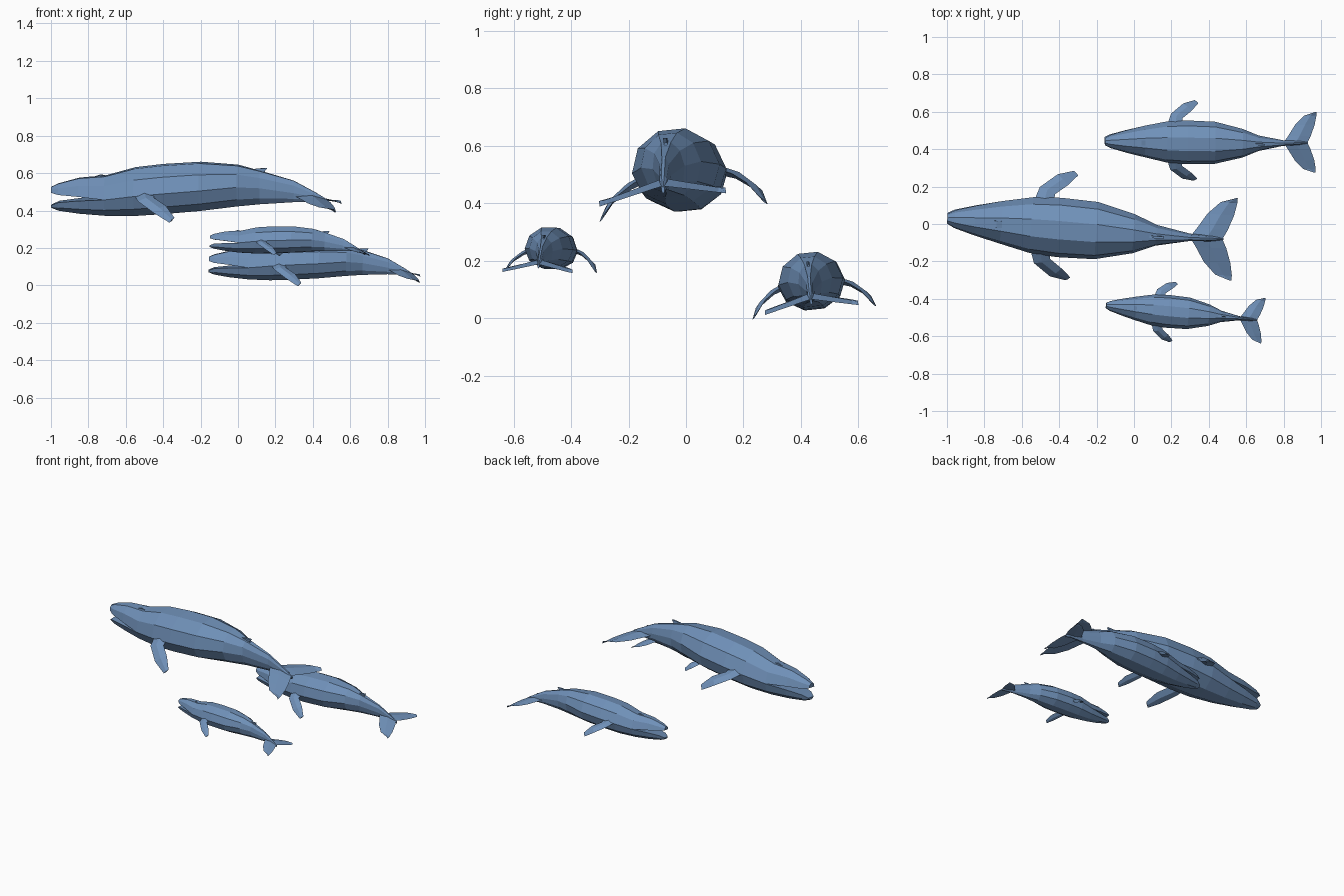
import bpy
import bmesh
import math
from mathutils import Matrix, Vector

default_cube = bpy.data.objects.get("Cube")
if default_cube:
    bpy.data.objects.remove(default_cube, do_unlink=True)

# One blue-grey skin for every part
skin = bpy.data.materials.new("blue_grey_skin")
skin.use_nodes = True
skin.diffuse_color = (0.16, 0.28, 0.48, 1)
skin.node_tree.nodes["Principled BSDF"].inputs["Base Color"].default_value = skin.diffuse_color

PIVOT = Vector((0.6, 0, 0.5))
SIDES = 10


def loft(name, rings):
    """Skin closed rings of equal length and cap both ends."""
    bm = bmesh.new()
    loops = [[bm.verts.new(Vector(p) - PIVOT) for p in ring] for ring in rings]
    count = len(loops[0])
    for a, b in zip(loops, loops[1:]):
        for i in range(count):
            j = (i + 1) % count
            bm.faces.new((a[i], a[j], b[j], b[i]))
    bm.faces.new(loops[0])
    bm.faces.new(loops[-1][::-1])
    bmesh.ops.recalc_face_normals(bm, faces=bm.faces)
    mesh = bpy.data.meshes.new(name)
    bm.to_mesh(mesh)
    bm.free()
    mesh.materials.append(skin)
    return mesh


def section(x, width, bottom, middle, top, first=0, last=SIDES - 1):
    """Faceted cross-section, flat on top and below, widest at the mouth line."""
    peak = math.sin(math.radians(72))
    points = []
    for i in range(first, last + 1):
        angle = math.tau * i / SIDES
        height = top - middle if i <= SIDES // 2 else middle - bottom
        points.append((x, width * math.cos(angle), middle + height * math.sin(angle) / peak))
    return points


# Body: x, half width, bottom, middle, top
BODY = [
    (0.29, 0.115, 0.375, 0.468, 0.585),
    (0.45, 0.15, 0.375, 0.49, 0.628),
    (0.6, 0.16, 0.385, 0.505, 0.645),
    (0.8, 0.154, 0.402, 0.52, 0.657),
    (1.0, 0.105, 0.425, 0.535, 0.643),
    (1.12, 0.056, 0.435, 0.525, 0.612),
    (1.3, 0.02, 0.445, 0.495, 0.56),
    (1.42, 0.015, 0.447, 0.47, 0.495),
    (1.48, 0.006, 0.435, 0.447, 0.458),
]
# Jaws: x, half width, lower jaw bottom and top, upper jaw bottom and top
JAWS = [
    (0, 0.026, 0.415, 0.43, 0.498, 0.527),
    (0.04, 0.048, 0.4, 0.447, 0.488, 0.545),
    (0.15, 0.08, 0.385, 0.459, 0.481, 0.574),
    (0.29, 0.115, 0.375, 0.468, 0.468, 0.585),
]
HALF = SIDES // 2
parts = {
    "body": loft("body", [section(*r) for r in BODY]),
    "upper_jaw": loft("upper_jaw", [section(x, w, b, b, t, 0, HALF)
                                    for x, w, _, _, b, t in JAWS]),
    "lower_jaw": loft("lower_jaw", [section(x, w, b, t, t, HALF, SIDES)
                                    for x, w, b, t, _, _ in JAWS]),
}

# Flippers: leading and trailing points from root to tip
FLIPPER = [
    ((0.455, 0.13, 0.495), (0.56, 0.12, 0.51), 0.016),
    ((0.48, 0.205, 0.47), (0.565, 0.175, 0.485), 0.013),
    ((0.57, 0.275, 0.415), (0.63, 0.225, 0.45), 0.009),
    ((0.655, 0.295, 0.365), (0.68, 0.275, 0.39), 0.004),
]


def flipper(name, side):
    rings = []
    for lead, trail, thick in FLIPPER:
        front = Vector((lead[0], lead[1] * side, lead[2]))
        back = Vector((trail[0], trail[1] * side, trail[2]))
        centre = (front + back) / 2
        normal = Vector((0, 0.5 * side, 0.85)) * thick
        rings.append([front, centre + normal, back, centre - normal])
    return loft(name, rings)


# Flukes: spanwise distance, leading x, trailing x
FLUKE = [(0, 1.3, 1.475), (0.05, 1.335, 1.5), (0.13, 1.385, 1.528),
         (0.195, 1.45, 1.54), (0.222, 1.53, 1.54)]


def fluke(name, side):
    rings = []
    for span, lead, trail in FLUKE:
        drop = 0.475 - 0.22 * span
        thick = 0.012 * (1 - span / 0.25)
        mid = (lead + trail) / 2
        y = span * side
        rings.append([(lead, y, drop + 0.005), (mid, y, drop + thick),
                      (trail, y, drop - 0.015), (mid, y, drop - thick)])
    return loft(name, rings)


for label, side in (("left", -1), ("right", 1)):
    parts[label + "_flipper"] = flipper(label + "_flipper", side)
    parts[label + "_fluke"] = fluke(label + "_fluke", side)


def ridge(name, outline, half):
    """Upright plate with a side profile given in x and z."""
    return loft(name, [[(x, y, z) for x, z in outline] for y in (-half, half)])


# Small hooked dorsal fin and blowhole ridge
parts["dorsal_fin"] = ridge(
    "dorsal_fin", [(1.05, 0.61), (1.1, 0.625), (1.16, 0.628), (1.145, 0.61), (1.16, 0.58)], 0.006)
parts["blowhole_ridge"] = ridge(
    "blowhole_ridge", [(0.2, 0.57), (0.265, 0.592), (0.3, 0.585), (0.3, 0.57)], 0.018)

# Three animals: position, size, then roll, pitch and yaw in degrees
POD = {
    "large_whale": ((-0.4, -0.018, 0.5), 1, (6, 0, -4.4)),
    "medium_whale": ((0.285, 0.437, 0.118), 0.735, (6, 2, -0.5)),
    "small_whale": ((0.18, -0.467, 0.235), 0.55, (-1, 3, -5.5)),
}
for whale, (place, size, turn) in POD.items():
    roll, pitch, yaw = (math.radians(a) for a in turn)
    pose = (Matrix.Translation(place) @ Matrix.Rotation(yaw, 4, "Z")
            @ Matrix.Rotation(pitch, 4, "Y") @ Matrix.Rotation(roll, 4, "X")
            @ Matrix.Scale(size, 4))
    for part, mesh in parts.items():
        obj = bpy.data.objects.new(whale + "_" + part, mesh)
        bpy.context.collection.objects.link(obj)
        obj.matrix_world = pose
